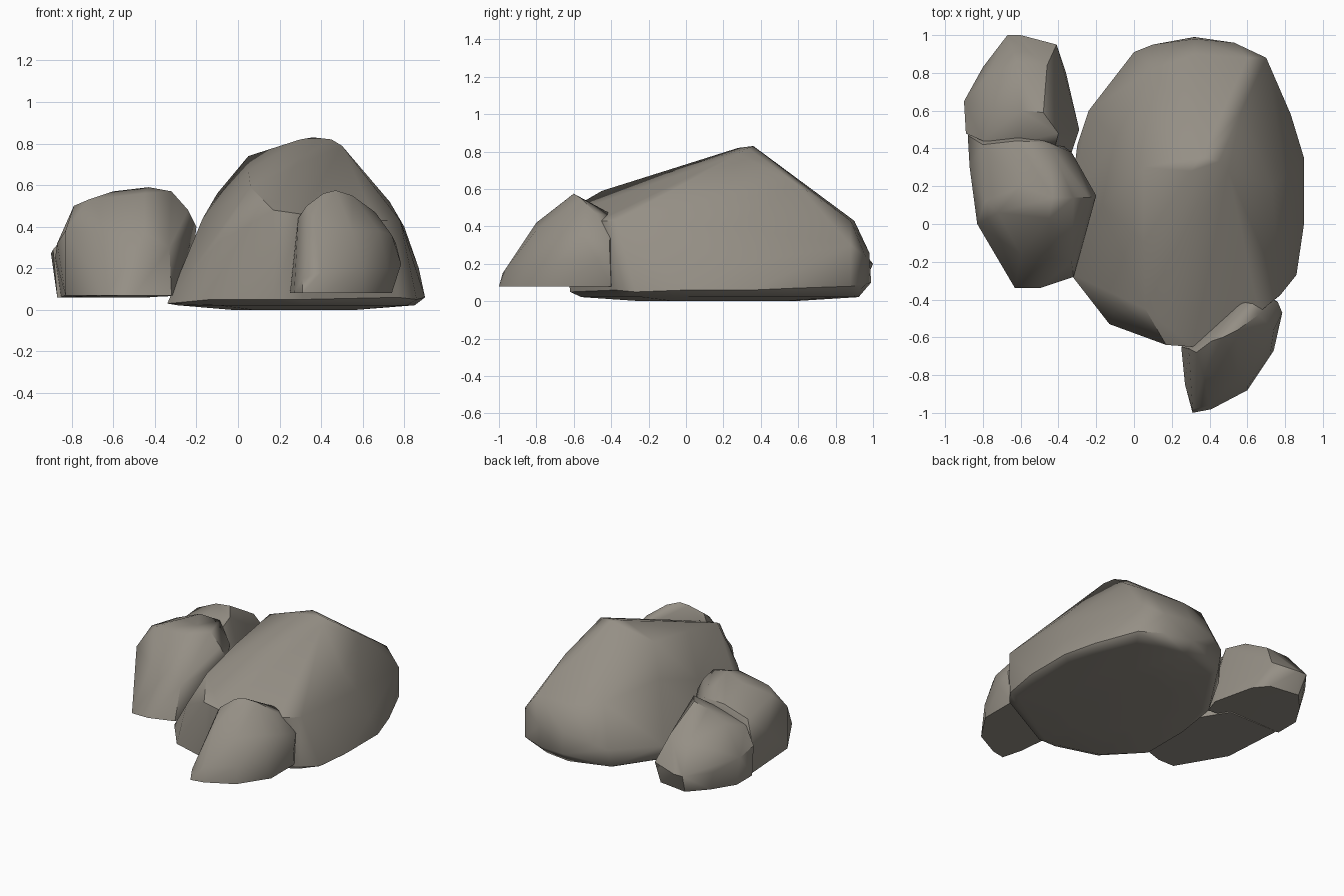
import bpy, bmesh, math

stone = bpy.data.materials.new("warm grey stone")
stone.diffuse_color = (0.30, 0.275, 0.235, 1)


def boulder(name, corners, sole=None):
    """Convex stone spanned by its corners; sole = centre and depths of a rounded underside."""
    bm = bmesh.new()
    for p in corners:
        bm.verts.new(p)
    if sole:
        cx, cy, *depths = sole
        for x, y, z in [p for p in corners if p[2] < .12]:
            for scale, depth in zip((.92, .5), depths):
                bm.verts.new((cx + (x - cx) * scale, cy + (y - cy) * scale, depth))
    bmesh.ops.convex_hull(bm, input=bm.verts[:])
    loose = [v for v in bm.verts if not v.link_faces]
    bmesh.ops.delete(bm, geom=loose, context='VERTS')
    bmesh.ops.dissolve_limit(bm, angle_limit=math.radians(2),
                             verts=bm.verts[:], edges=bm.edges[:])
    bmesh.ops.recalc_face_normals(bm, faces=bm.faces[:])
    mesh = bpy.data.meshes.new(name)
    bm.to_mesh(mesh)
    bm.free()
    mesh.materials.append(stone)
    ob = bpy.data.objects.new(name, mesh)
    bpy.context.collection.objects.link(ob)
    bpy.ops.object.select_all(action='DESELECT')
    ob.select_set(True)
    bpy.context.view_layer.objects.active = ob
    bpy.ops.object.shade_smooth_by_angle(angle=math.radians(42))
    # broad facets keep their own shading
    weighted = ob.modifiers.new("facet_shading", 'WEIGHTED_NORMAL')
    weighted.keep_sharp = True


# Large boulder: crown, shoulders, girth, foot
boulder("large_boulder", [
    (.30, .28, .82), (.36, .36, .83), (.45, .33, .82), (.50, .28, .79),
    (.05, .30, .74), (.05, -.10, .67), (.06, -.45, .59),
    (.17, -.64, .48), (.31, -.65, .46), (.66, -.47, .43), (.78, -.37, .43),
    (.73, .20, .52), (.80, .25, .40), (.57, .60, .62), (.60, .88, .43),
    (.32, .90, .43), (.10, .82, .47), (-.10, .45, .56),
    (-.17, .10, .44), (-.10, -.46, .32),
    (.70, .88, .30), (.53, .96, .24), (.32, .98, .26), (.10, .95, .22),
    (0, .91, .18), (-.24, .60, .16), (.87, .30, .20),
    (.32, .99, .10), (.53, .96, .09), (.70, .88, .08), (.83, .58, .07),
    (.90, .35, .06), (.90, 0, .06), (.86, -.27, .05), (.77, -.38, .06),
    (.31, -.62, .05), (.17, -.62, .05), (-.13, -.53, .05),
    (-.34, -.26, .03), (-.34, .10, .03), (-.30, .42, .04), (0, .88, .05)],
    sole=(.28, .15, .022, 0))

# Left front boulder
boulder("left_boulder", [
    (-.60, .20, .57), (-.43, .14, .59), (-.32, .14, .57), (-.24, .14, .48),
    (-.72, .06, .53), (-.79, .12, .50), (-.45, .03, .56),
    (-.62, .44, .51), (-.45, .43, .51), (-.80, .42, .44),
    (-.20, .15, .40), (-.83, 0, .38), (-.87, .30, .32),
    (-.33, -.20, .30), (-.60, -.16, .37), (-.45, -.18, .37),
    (-.63, -.34, .07), (-.50, -.34, .07), (-.32, -.28, .07),
    (-.24, .10, .07), (-.45, .47, .06), (-.85, .47, .06), (-.83, 0, .07),
    (-.88, .47, .25), (-.60, .48, .42), (-.33, .38, .38)])

# Left back boulder
boulder("back_left_boulder", [
    (-.48, .59, .55), (-.40, .48, .53), (-.60, .60, .53),
    (-.75, .60, .46), (-.46, .84, .40), (-.62, .86, .38),
    (-.62, .43, .46), (-.80, .44, .40), (-.42, .40, .46),
    (-.78, .78, .34), (-.90, .65, .27), (-.89, .48, .29), (-.41, .95, .22),
    (-.67, 1.0, .20), (-.60, 1.0, .20), (-.80, .83, .20),
    (-.65, .94, .06), (-.43, .91, .06), (-.36, .80, .07), (-.29, .50, .07),
    (-.33, .38, .07), (-.87, .47, .06), (-.87, .65, .06), (-.77, .81, .06)])

# Small boulder leaning on the front right
boulder("front_boulder", [
    (.47, -.60, .575), (.41, -.62, .56), (.33, -.68, .50), (.55, -.56, .55),
    (.66, -.48, .47), (.60, -.37, .45), (.37, -.80, .42),
    (.55, -.80, .38), (.68, -.66, .38), (.74, -.56, .36), (.31, -.98, .15),
    (.40, -.96, .18), (.60, -.86, .20), (.72, -.70, .20), (.785, -.47, .22),
    (.76, -.41, .32), (.31, -1.0, .08), (.41, -.98, .08), (.60, -.88, .08),
    (.74, -.67, .08), (.74, -.40, .08), (.60, -.38, .08), (.25, -.65, .08),
    (.27, -.85, .08), (.29, -.66, .44)])
